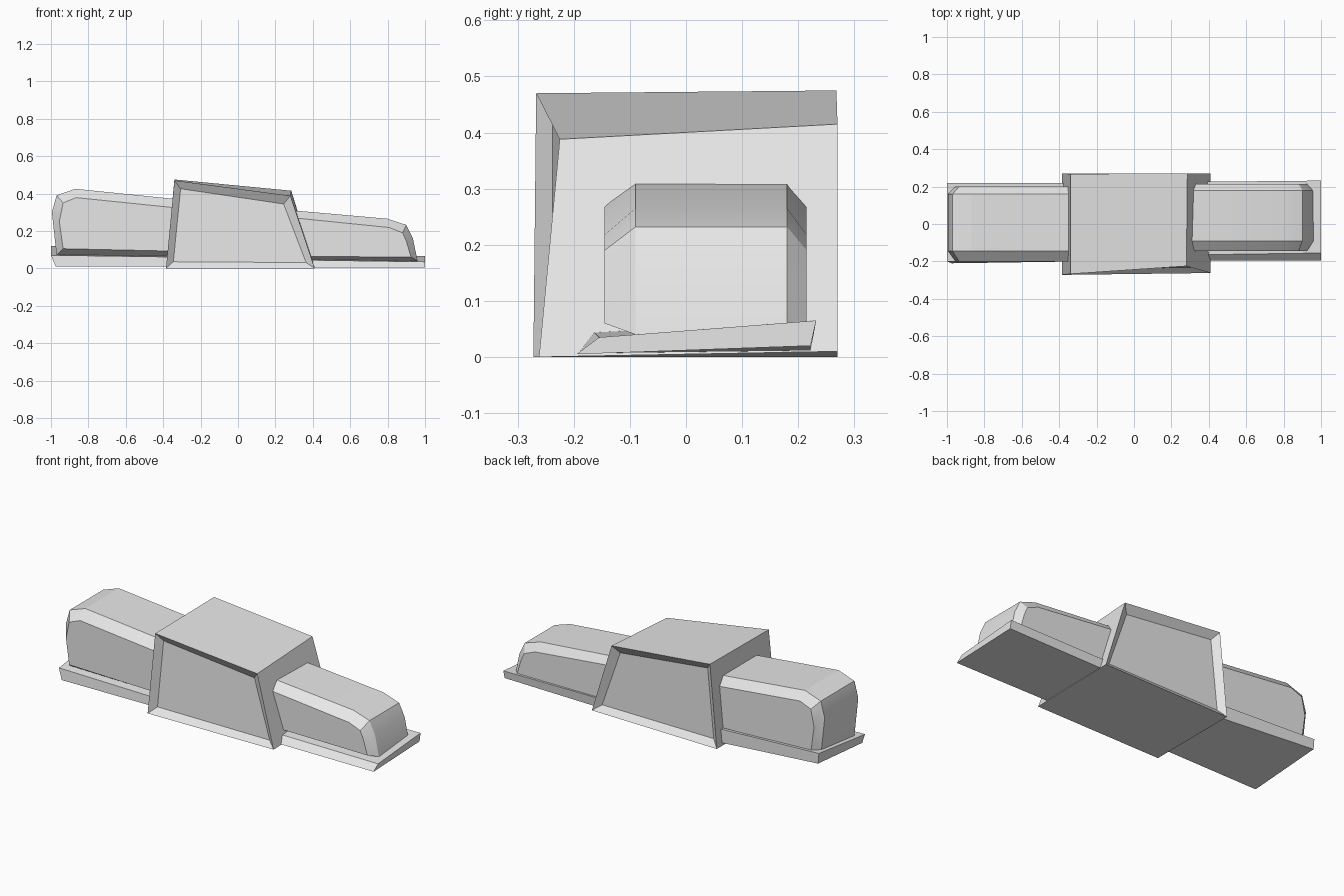
import bpy, bmesh, math

if "Cube" in bpy.data.objects:
    bpy.data.objects.remove(bpy.data.objects["Cube"])

grey = bpy.data.materials.new("plain_grey")
grey.use_nodes = True
grey.diffuse_color = (0.8, 0.8, 0.8, 1)
grey.node_tree.nodes["Principled BSDF"].inputs["Base Color"].default_value = (0.8, 0.8, 0.8, 1)


def loft(name, rings, panel=None, smooth=None):
    """Skin a list of matching rings, cap both ends, optionally recess the caps."""
    bm = bmesh.new()
    loops = [[bm.verts.new(p) for p in ring] for ring in rings]
    for a, b in zip(loops, loops[1:]):
        for i in range(len(a)):
            j = (i + 1) % len(a)
            bm.faces.new((a[i], a[j], b[j], b[i]))
    caps = [bm.faces.new(loops[0]), bm.faces.new(loops[-1])]
    bmesh.ops.recalc_face_normals(bm, faces=bm.faces)
    if panel:
        bmesh.ops.inset_individual(bm, faces=caps, thickness=panel[0], depth=-panel[1])
    mesh = bpy.data.meshes.new(name)
    bm.to_mesh(mesh)
    bm.free()
    mesh.materials.append(grey)
    obj = bpy.data.objects.new(name, mesh)
    bpy.context.collection.objects.link(obj)
    if smooth:
        bpy.context.view_layer.objects.active = obj
        obj.select_set(True)
        bpy.ops.object.shade_smooth_by_angle(angle=math.radians(smooth))
        obj.select_set(False)
    return obj


def pod(name, outer, inner, ys):
    """Rounded body whose side faces are bevelled in from the outer profile."""
    profiles = (inner, outer, outer, inner)
    loft(name, [[(x, y, z) for x, z in p] for p, y in zip(profiles, ys)], smooth=25)


# Central cabin with recessed side panels
loft("cabin", [
    [(-0.385, -0.272, 0), (0.41, -0.262, 0), (0.28, -0.225, 0.388), (-0.34, -0.267, 0.47)],
    [(-0.385, 0.27, 0), (0.41, 0.27, 0.01), (0.285, 0.27, 0.415), (-0.34, 0.268, 0.475)],
], panel=(0.055, 0.03))

# Base plates, thicker towards the back
loft("left_plate", [
    [(0.3, -0.195, 0.005), (1, -0.195, 0.005), (1, -0.155, 0.035), (0.3, -0.165, 0.045)],
    [(0.3, 0.222, 0.01), (1, 0.222, 0.02), (1, 0.232, 0.065), (0.3, 0.225, 0.065)],
])
loft("right_plate", [
    [(-0.3, -0.2, 0.01), (-0.975, -0.21, 0.01), (-1, -0.2, 0.07), (-0.3, -0.2, 0.06)],
    [(-0.3, 0.22, 0.01), (-0.995, 0.22, 0.06), (-1, 0.22, 0.12), (-0.3, 0.22, 0.09)],
])

# Bevelled bodies either side of the cabin
pod("left_body",
    [(0.2, 0.04), (0.2, 0.318), (0.8, 0.265), (0.9, 0.232), (0.935, 0.16), (0.96, 0.04)],
    [(0.2, 0.065), (0.2, 0.28), (0.81, 0.218), (0.88, 0.19), (0.9, 0.145), (0.925, 0.06)],
    (-0.145, -0.09, 0.18, 0.215))
pod("right_body",
    [(-0.25, 0.06), (-0.25, 0.362), (-0.87, 0.425), (-0.97, 0.39), (-0.995, 0.3), (-0.97, 0.07)],
    [(-0.25, 0.09), (-0.25, 0.315), (-0.865, 0.378), (-0.935, 0.35), (-0.955, 0.25), (-0.935, 0.105)],
    (-0.2, -0.145, 0.16, 0.2))
